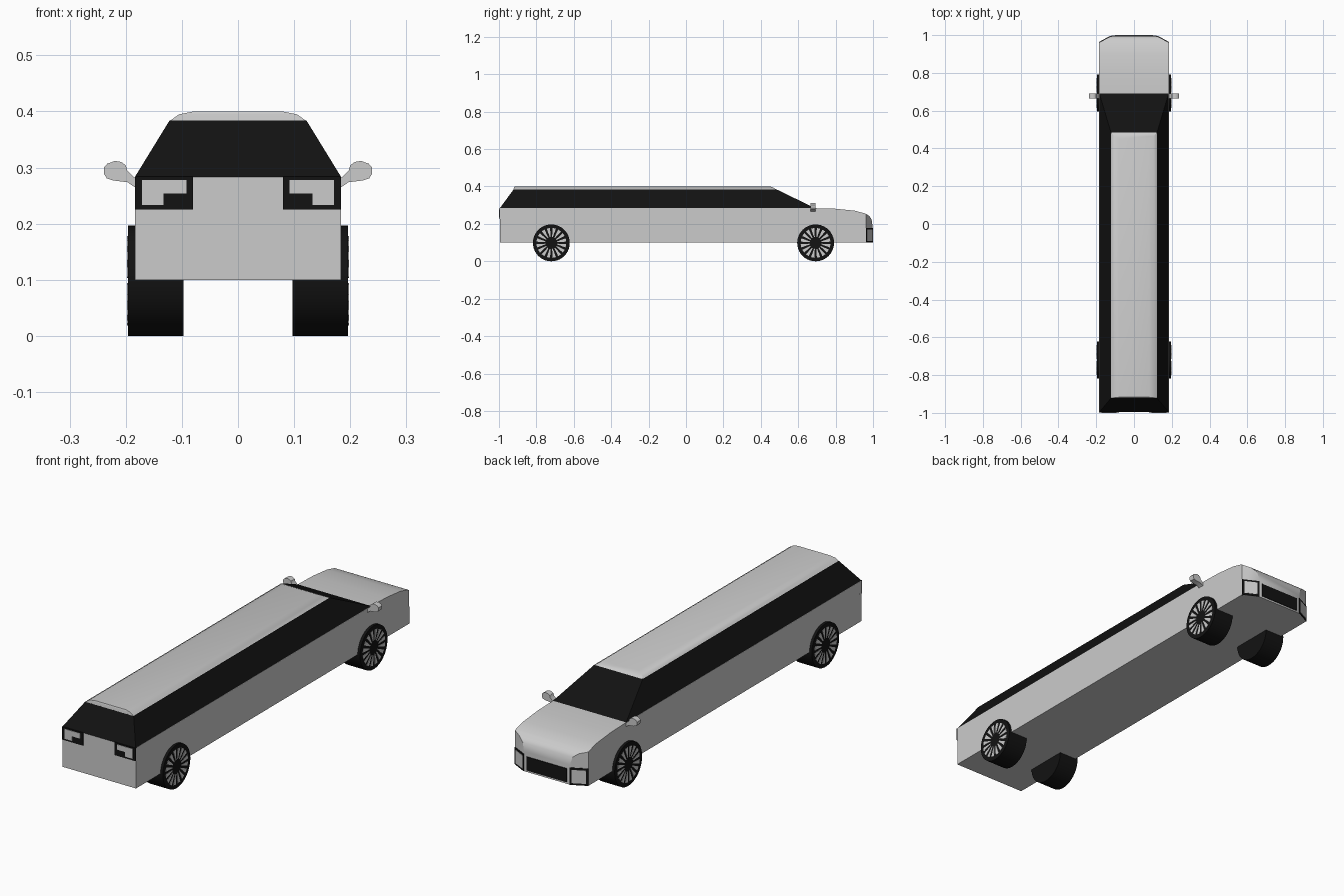
import bpy, bmesh, math
from mathutils import Vector

if "Cube" in bpy.data.objects:
    bpy.data.objects.remove(bpy.data.objects["Cube"])

black = bpy.data.materials.new("black")
black.diffuse_color = (0.006, 0.006, 0.006, 1)
black.use_nodes = True
black.node_tree.nodes["Principled BSDF"].inputs["Base Color"].default_value = black.diffuse_color


def build(name, lofts, mat=None, mirror=False, smooth=0, cuts=()):
    """Each loft is a list of rings of 3D points, skinned and capped."""
    bm = bmesh.new()
    for rings in lofts:
        vs = [[bm.verts.new(p) for p in r] for r in rings]
        n = len(rings[0])
        for a, b in zip(vs, vs[1:]):
            for i in range(n):
                j = (i + 1) % n
                bm.faces.new((a[i], a[j], b[j], b[i]))
        bm.faces.new(vs[0])
        bm.faces.new(vs[-1])
    for co, no in cuts:
        geom = bm.verts[:] + bm.edges[:] + bm.faces[:]
        bmesh.ops.bisect_plane(bm, geom=geom, plane_co=co, plane_no=no, clear_outer=True)
        bmesh.ops.holes_fill(bm, edges=[e for e in bm.edges if e.is_boundary], sides=0)
    bmesh.ops.recalc_face_normals(bm, faces=bm.faces)
    me = bpy.data.meshes.new(name)
    bm.to_mesh(me)
    bm.free()
    ob = bpy.data.objects.new(name, me)
    bpy.context.collection.objects.link(ob)
    if mat:
        me.materials.append(mat)
    if smooth:
        bpy.ops.object.select_all(action='DESELECT')
        ob.select_set(True)
        bpy.context.view_layer.objects.active = ob
        bpy.ops.object.shade_smooth_by_angle(angle=math.radians(smooth))
    if mirror:
        ob.modifiers.new("mirror", 'MIRROR')
    return ob


def along_x(pts, x0, x1):
    return [[(x, y, z) for y, z in pts] for x in (x0, x1)]


def along_y(pts, y0, y1):
    return [[(x, y, z) for x, z in pts] for y in (y0, y1)]


def rect(a0, a1, b0, b1):
    return [(a0, b0), (a1, b0), (a1, b1), (a0, b1)]


def ring(x, y0, y1, z):
    return [(-x, y0, z), (x, y0, z), (x, y1, z), (-x, y1, z)]


# Lower body: side profile with curved bonnet, nose corners sliced off
W = 0.184
A, B = Vector((W, 0.962, 0)), Vector((0.115, 0.997, 0))
t = (B - A).normalized()
nrm = Vector((t.y, -t.x, 0))
profile = [(-0.994, 0.1), (0.997, 0.1), (0.997, 0.19), (0.992, 0.225), (0.98, 0.243),
           (0.955, 0.257), (0.9, 0.271), (0.8, 0.281), (0.69, 0.284), (-0.994, 0.284)]
build("body", [along_x(profile, -W, W)], smooth=28,
      cuts=[(A, nrm), ((-A.x, A.y, 0), (-nrm.x, nrm.y, 0))])

# Glass cabin and roof
build("cabin_windows", [[ring(W, -0.996, 0.693, 0.283), ring(0.122, -0.922, 0.485, 0.384)]], black)
build("roof", [[ring(0.122, -0.922, 0.485, 0.383), ring(0.105, -0.92, 0.465, 0.395),
                ring(0.08, -0.917, 0.45, 0.4)]], smooth=30)

# Tail lights
build("tail_light_frame", [along_y(rect(0.08, W, 0.225, 0.284), -0.998, -0.98)], black, True)
lens = [(0.092, 0.254), (0.133, 0.254), (0.133, 0.233), (0.171, 0.233), (0.171, 0.278), (0.092, 0.278)]
build("tail_light_lens", [along_y(lens, -1.0, -0.99)], None, True)


# Headlights on the sliced corners, and grille between them
def corner_plate(u0, u1, z0, z1, out):
    L = (B - A).length
    pts = [(u0, z0), (u1, z0), (u1, z1), (u0, z1)]
    return [[A + t * (u * L) + nrm * d + Vector((0, 0, z)) for u, z in pts] for d in (-0.01, out)]


build("headlight_frame", [corner_plate(0, 1, 0.1, 0.178, 0.002)], black, True)
build("headlight_lens", [corner_plate(0.12, 0.9, 0.109, 0.169, 0.0035)], None, True)
build("grille", [along_y(rect(-0.1, 0.1, 0.108, 0.17), 0.98, 1.0)], black)

# Door mirrors: rounded head with a stem running down to the body
head = [(0.18, 0.267), (0.184, 0.265), (0.197, 0.274), (0.222, 0.277), (0.234, 0.281),
        (0.239, 0.289), (0.239, 0.3), (0.233, 0.307), (0.219, 0.312), (0.208, 0.31),
        (0.2, 0.304), (0.197, 0.294), (0.184, 0.282), (0.18, 0.282)]
head = [(x, z) for x, z in head]
build("door_mirror", [along_y(head, 0.665, 0.692)], None, True, 35)


# Wheels: dark drums with grey wedge openings between the spokes
def circle(y, r, n=40):
    return [(y + r * math.cos(2 * math.pi * i / n), 0.0985 + r * math.sin(2 * math.pi * i / n))
            for i in range(n)]


def wedge(y, k, n=16):
    out = []
    for r, half in ((0.032, 0.06), (0.08, 0.115)):
        for s in (-1, 1) if r < 0.05 else (1, -1):
            a = 2 * math.pi * (k + 0.5) / n + s * half
            out.append((y + r * math.cos(a), 0.0985 + r * math.sin(a)))
    return out


for name, y in (("front_wheel", 0.693), ("rear_wheel", -0.72)):
    build(name, [along_x(circle(y, 0.0985), 0.097, 0.196)], black, True, 30)
    build(name + "_rim", [along_x(wedge(y, k), 0.19, 0.1975) for k in range(16)], None, True)
